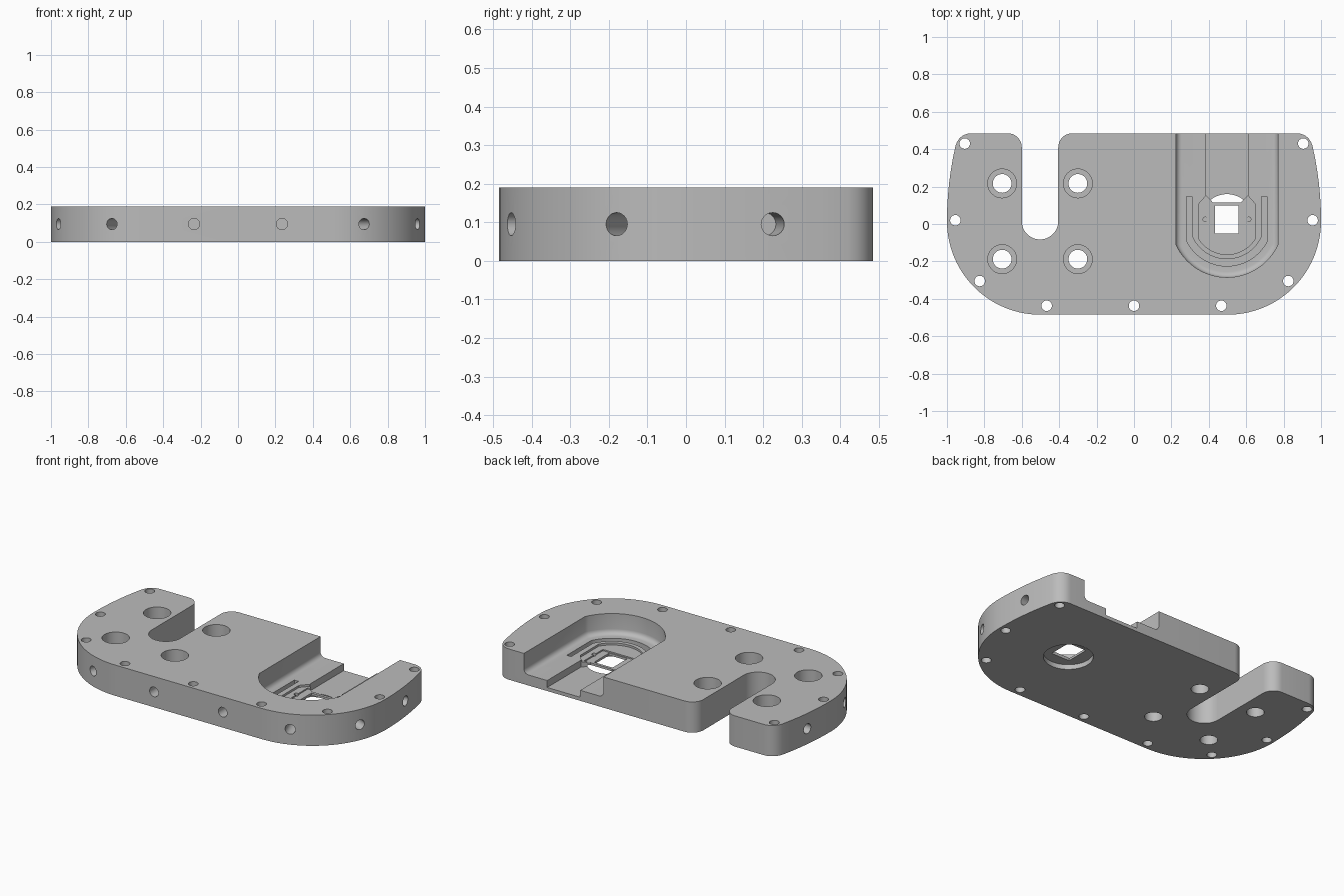
import bpy, bmesh, math
from mathutils import Vector

old = bpy.data.objects.get("Cube")
if old:
    bpy.data.objects.remove(old, do_unlink=True)

TOP, MID = 0.19, 0.095
CX, CY = 0.497, 0.015          # centre of the round pocket

metal = bpy.data.materials.new("grey_metal")
metal.use_nodes = True
GREY = (0.5, 0.5, 0.5, 1)
metal.diffuse_color = GREY
metal.node_tree.nodes["Principled BSDF"].inputs["Base Color"].default_value = GREY


def arc(cx, cy, r, a0, a1, n=12):
    angles = [math.radians(a0 + (a1 - a0) * i / n) for i in range(n + 1)]
    return [(cx + r * math.cos(a), cy + r * math.sin(a)) for a in angles]


def prism(name, pts, z0, z1, fillet=0):
    """Extrude an outline from z0 to z1, optionally rounding its lower rim."""
    bm = bmesh.new()
    base = bm.faces.new([bm.verts.new((x, y, z0)) for x, y in pts])
    up = bmesh.ops.extrude_face_region(bm, geom=[base])["geom"]
    bmesh.ops.translate(bm, vec=(0, 0, z1 - z0),
                        verts=[v for v in up if isinstance(v, bmesh.types.BMVert)])
    bmesh.ops.recalc_face_normals(bm, faces=bm.faces)
    if fillet:
        rim = [e for e in bm.edges if all(abs(v.co.z - z0) < 1e-5 for v in e.verts)]
        bmesh.ops.bevel(bm, geom=rim, offset=fillet, segments=5, profile=0.5,
                        affect='EDGES')
    mesh = bpy.data.meshes.new(name)
    bm.to_mesh(mesh)
    bm.free()
    ob = bpy.data.objects.new(name, mesh)
    bpy.context.collection.objects.link(ob)
    return ob


def u_shape(r, half, top, n=32):
    """U outline open to the back, from left tip round to right tip."""
    a = math.degrees(math.acos(min(1, half / r)))
    return [(CX - half, top)] + arc(CX, CY, r, 180 + a, 360 - a, n) + [(CX + half, top)]


def box(x0, x1, y0, y1):
    return [(x0, y0), (x1, y0), (x1, y1), (x0, y1)]


def cut(cutter):
    mod = plate.modifiers.new("cut", 'BOOLEAN')
    mod.operation, mod.solver, mod.object = 'DIFFERENCE', 'EXACT', cutter
    bpy.context.view_layer.objects.active = plate
    bpy.ops.object.modifier_apply(modifier=mod.name)
    bpy.data.objects.remove(cutter, do_unlink=True)


def bore(x, y, r, z0, z1):
    cut(prism("bore", arc(x, y, r, 0, 352.5, 47), z0, z1))


# Plate outline: rounded front, bowed sides, open notch at the back
right = arc(0.5, 0.015, 0.5, -90, 0, 28) + arc(-0.8, 0.015, 1.8, 0, 13, 6)[1:]
right += arc(0.871, 0.401, 0.084, 13, 90, 10)[1:]
notch = arc(-0.33, 0.41, 0.075, 90, 180, 10)
notch += arc(-0.5025, 0.015, 0.0975, 360, 180, 24)
notch += arc(-0.675, 0.41, 0.075, 0, 90, 10)
left = [(-x, y) for x, y in reversed(right)]
plate = prism("base_plate", right + notch + left, 0, TOP)
plate.data.materials.append(metal)

# Round-ended pocket with a filleted floor, and the lower channel to the back
cut(prism("pocket", u_shape(0.3, 0.272, 0.6), 0.065, 0.3, 0.03))
channel = [(CX - 0.113, 0.6), (CX - 0.113, 0.155), (CX - 0.075, 0.115),
           (CX + 0.075, 0.115), (CX + 0.113, 0.155), (CX + 0.113, 0.6)]
cut(prism("channel", channel, 0.022, 0.3))

# U-shaped groove and the stepped seat inside it
groove = u_shape(0.24, 0.215, 0.147) + u_shape(0.203, 0.186, 0.147)[::-1]
cut(prism("groove", groove, 0.03, 0.3))
seat = u_shape(0.178, 0.153, 0.105)
seat += [(CX + 0.113, 0.15), (CX - 0.113, 0.15)]
cut(prism("seat", seat, 0.052, 0.3))
cut(prism("seat_step", box(CX - 0.11, CX + 0.11, -0.055, 0.13), 0.044, 0.3))
cut(prism("window", box(CX - 0.063, CX + 0.063, -0.05, 0.098), -0.1, 0.3))
bore(CX, 0.02, 0.14, -0.1, 0.03)
for s in (-1, 1):
    bore(CX + s * 0.116, 0.025, 0.012, 0.036, 0.3)

# Counterbored mounting holes
for x in (-0.705, -0.3):
    for y in (0.217, -0.188):
        bore(x, y, 0.05, -0.1, 0.3)
        bore(x, y, 0.077, 0.07, 0.3)

# Small vertical holes along the rim
bore(0, -0.437, 0.028, -0.1, 0.3)
for s in (-1, 1):
    for x, y in ((0.905, 0.43), (0.955, 0.02), (0.825, -0.305), (0.467, -0.437)):
        bore(s * x, y, 0.028, -0.1, 0.3)

# Blind holes drilled square to the side wall
for s in (-1, 1):
    for x, y, nx, ny in ((0.235, -0.485, 0, -1), (0.675, -0.455, 0.35, -0.94),
                         (0.96, -0.18, 0.92, -0.39), (0.988, 0.225, 0.99, 0.12)):
        drill = prism("drill", arc(0, 0, 0.03, 0, 345, 23), -0.18, 0.1)
        drill.location = (s * x, y, MID)
        drill.rotation_euler = Vector((s * nx, ny, 0)).to_track_quat('Z', 'Y').to_euler()
        bpy.context.view_layer.update()
        cut(drill)

# Smooth curved walls, sharp rims
for ob in bpy.context.selected_objects:
    ob.select_set(False)
plate.select_set(True)
bpy.context.view_layer.objects.active = plate
bpy.ops.object.shade_smooth_by_angle(angle=math.radians(30))
